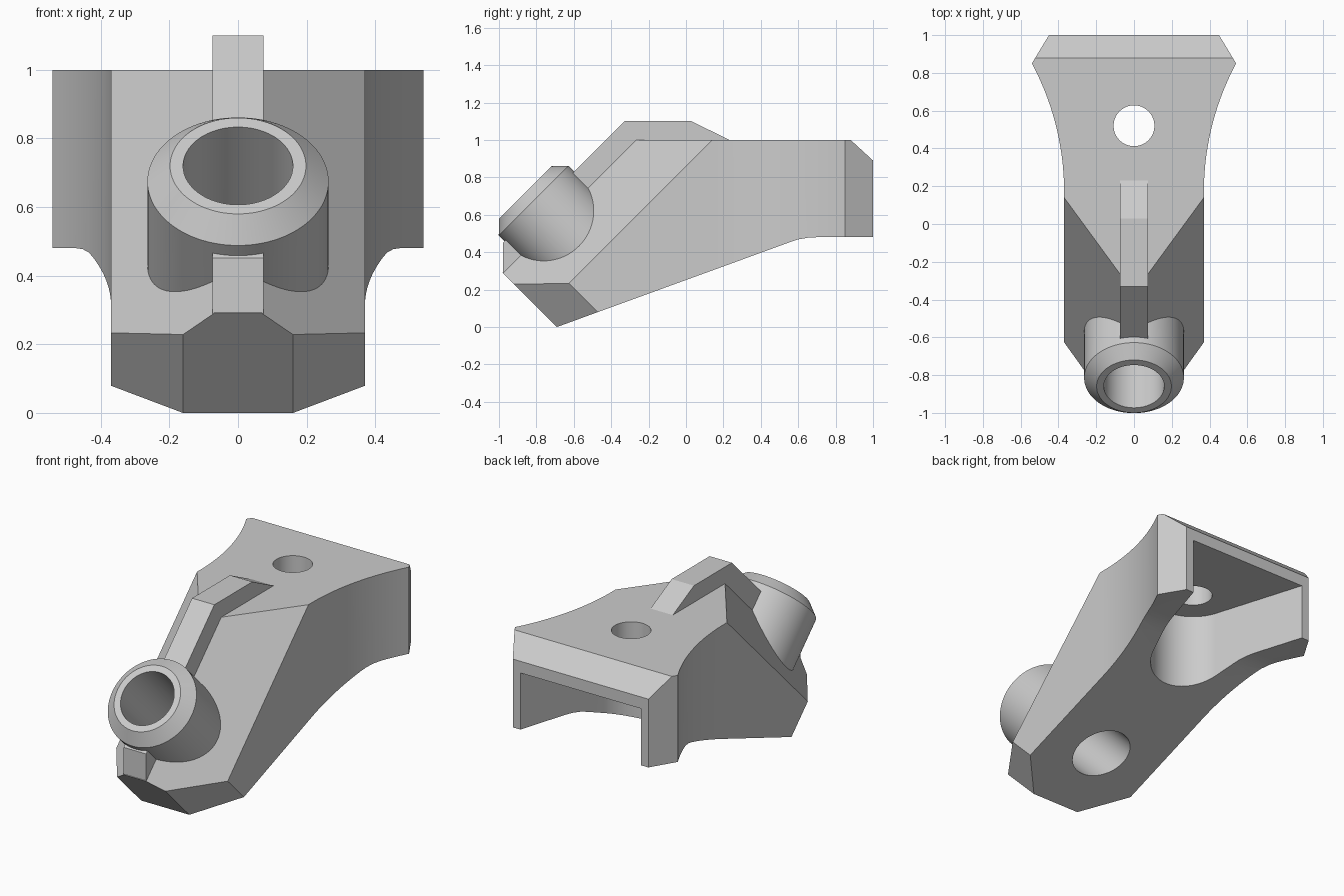
import bpy
import bmesh
from math import radians, sin, cos, sqrt
from mathutils import Matrix, Vector

if "Cube" in bpy.data.objects:
    bpy.data.objects.remove(bpy.data.objects["Cube"], do_unlink=True)

grey = bpy.data.materials.new("plain grey")
grey.use_nodes = True
grey.diffuse_color = (0.6, 0.6, 0.6, 1)
grey.node_tree.nodes["Principled BSDF"].inputs["Base Color"].default_value = grey.diffuse_color

FLAT = Matrix.Identity(4)
SIDE = Matrix(((0, 0, 1), (1, 0, 0), (0, 1, 0))).to_4x4()   # draw in y-z, extrude in x
TILT = Matrix.Rotation(radians(45), 4, 'X')                 # z becomes the socket axis
ALONG = Matrix.Rotation(radians(135), 4, 'X')               # z becomes the arm axis


def make(name, bm):
    bmesh.ops.recalc_face_normals(bm, faces=bm.faces)
    mesh = bpy.data.meshes.new(name)
    bm.to_mesh(mesh)
    bm.free()
    mesh.materials.append(grey)
    obj = bpy.data.objects.new(name, mesh)
    bpy.context.collection.objects.link(obj)
    return obj


def prism(name, points, low, high, frame=FLAT):
    """Extrude a flat outline from low to high in the given frame."""
    bm = bmesh.new()
    face = bm.faces.new([bm.verts.new((a, b, low)) for a, b in points])
    top = bmesh.ops.extrude_face_region(bm, geom=[face])["geom"]
    verts = [v for v in top if isinstance(v, bmesh.types.BMVert)]
    bmesh.ops.translate(bm, verts=verts, vec=(0, 0, high - low))
    bm.transform(frame)
    return make(name, bm)


def mirrored(half):
    """Close a right-hand half outline with its mirror image."""
    return half + [(-x, y) for x, y in reversed(half)]


def rod(name, centre, rings, frame=FLAT, sides=96):
    """Turned solid from (radius, height) rings."""
    bm = bmesh.new()
    loops = []
    for r, h in rings:
        loops.append([bm.verts.new((centre[0] + r * cos(radians(360 * i / sides)),
                                    centre[1] + r * sin(radians(360 * i / sides)), h))
                      for i in range(sides)])
    for a, b in zip(loops, loops[1:]):
        for i in range(sides):
            j = (i + 1) % sides
            bm.faces.new((a[i], a[j], b[j], b[i]))
    bm.faces.new(loops[0])
    bm.faces.new(loops[-1])
    bm.transform(frame)
    return make(name, bm)


def combine(target, tool, operation):
    mod = target.modifiers.new(operation.lower(), 'BOOLEAN')
    mod.operation = operation
    mod.solver = 'EXACT'
    mod.object = tool
    bpy.context.view_layer.objects.active = target
    bpy.ops.object.modifier_apply(modifier=mod.name)
    bpy.data.objects.remove(tool, do_unlink=True)


# Bracket body: side profile with a sloping underside
body = prism("bracket_body", [
    (-1.2, -0.186), (0.56, 0.455), (0.60, 0.468), (0.65, 0.477), (0.70, 0.48),
    (1, 0.48), (1, 0.89), (0.88, 1), (-1.2, 1)], -0.8, 0.8, SIDE)

# Plan outline: straight arm, concave flare, chamfered back corners
R = 1.44
flare = [(0.37 + R - sqrt(R * R - d * d), 0.17 + d)
         for d in (0.68 * i / 24 for i in range(25))]
plan = mirrored([(0.37, -1.5)] + flare + [(0.39, 1.1)])
combine(body, prism("plan", plan, -1, 2), 'INTERSECT')

# Two slanted front faces meeting at the rib
roof = mirrored([(0.9, -2), (0.9, 0.095), (0.37, 0.608), (0.07, 0.898)])
combine(body, prism("roof", roof, -3, 3, ALONG), 'INTERSECT')

# Nose end with chamfered corners
nose = mirrored([(0.16, -0.488), (0.9, 0.252), (0.9, 3)])
combine(body, prism("nose", nose, -3, 3, TILT), 'INTERSECT')

# Central rib
rib = prism("rib", [(-0.978, 0.288), (-0.978, 0.452), (-0.33, 1.1), (0.03, 1.1),
                    (0.235, 0.998), (0.1, 0.8), (-0.3, 0.8), (-0.8, 0.3)],
            -0.074, 0.074, SIDE)
combine(body, rib, 'UNION')

# Tilted socket with a chamfered lip and a bore right through
axis = (0, -0.099)
combine(body, rod("socket", axis, [(0.264, 0.6), (0.264, 1.053), (0.198, 1.117)], TILT), 'UNION')
combine(body, rod("bore", axis, [(0.16, -1), (0.16, 2)], TILT), 'DIFFERENCE')

# Rounded pocket open to the back and below, and a vertical bolt hole
arc = [(0.24 * cos(radians(a)), 0.52 + 0.24 * sin(radians(a)))
       for a in (-17 - 146 * i / 36 for i in range(37))]
pocket = [(-0.431, 1.1), (0.431, 1.1)] + arc
combine(body, prism("pocket", pocket, -0.5, 0.82), 'DIFFERENCE')
combine(body, rod("bolt_hole", (0, 0.52), [(0.108, -1), (0.108, 2)]), 'DIFFERENCE')

# Smooth curved walls, keep edges sharp
bpy.ops.object.select_all(action='DESELECT')
body.select_set(True)
bpy.context.view_layer.objects.active = body
bpy.ops.object.shade_smooth_by_angle(angle=radians(20))
